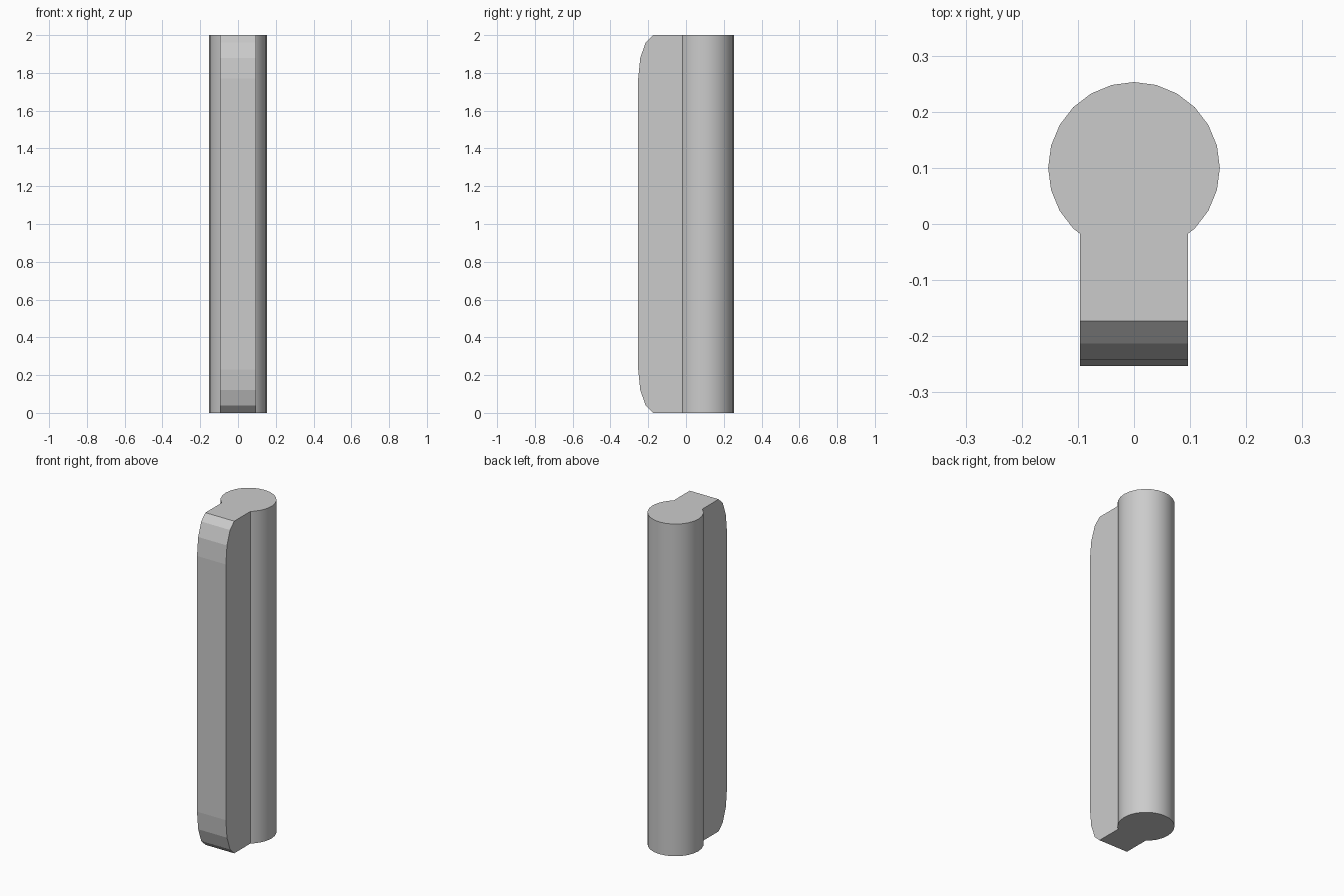
import bpy, bmesh, math

if "Cube" in bpy.data.objects:
    bpy.data.objects.remove(bpy.data.objects["Cube"])

HEIGHT = 2.0
ROD_R, ROD_Y, SIDES = 0.153, 0.10, 24
BLADE_HALF = 0.096


def prism(name, points, direction):
    """Extrude a closed flat outline along a direction into a solid."""
    bm = bmesh.new()
    face = bm.faces.new([bm.verts.new(p) for p in points])
    ext = bmesh.ops.extrude_face_region(bm, geom=[face], use_keep_orig=True)
    moved = [v for v in ext["geom"] if isinstance(v, bmesh.types.BMVert)]
    bmesh.ops.translate(bm, verts=moved, vec=direction)
    bmesh.ops.recalc_face_normals(bm, faces=bm.faces[:])
    mesh = bpy.data.meshes.new(name)
    bm.to_mesh(mesh)
    bm.free()
    obj = bpy.data.objects.new(name, mesh)
    bpy.context.collection.objects.link(obj)
    return obj


# Upright round rod
angles = [2 * math.pi * i / SIDES for i in range(SIDES)]
rod = prism("rod_handle",
            [(ROD_R * math.cos(a), ROD_Y + ROD_R * math.sin(a), 0) for a in angles],
            (0, 0, HEIGHT))

# Flat front fin with rounded top and bottom corners, mirrored about mid height
corner = [(-0.173, 0.0), (-0.213, 0.038), (-0.242, 0.12), (-0.253, 0.23)]
lower = [(ROD_Y, 0.0)] + corner
outline = lower + [(y, HEIGHT - z) for y, z in reversed(lower)]
fin = prism("front_fin", [(-BLADE_HALF, y, z) for y, z in outline],
            (2 * BLADE_HALF, 0, 0))

# Fuse the fin into the rod
union = rod.modifiers.new("join_fin", "BOOLEAN")
union.operation = "UNION"
union.solver = "EXACT"
union.object = fin
bpy.context.view_layer.objects.active = rod
rod.select_set(True)
bpy.ops.object.modifier_apply(modifier=union.name)
bpy.data.objects.remove(fin)

# Smooth rod wall, crisp fin bevels and caps
bpy.ops.object.shade_smooth_by_angle(angle=math.radians(20))
for poly in rod.data.polygons:
    if poly.center.y < -0.06 or abs(poly.normal.z) > 0.1:
        poly.use_smooth = False
